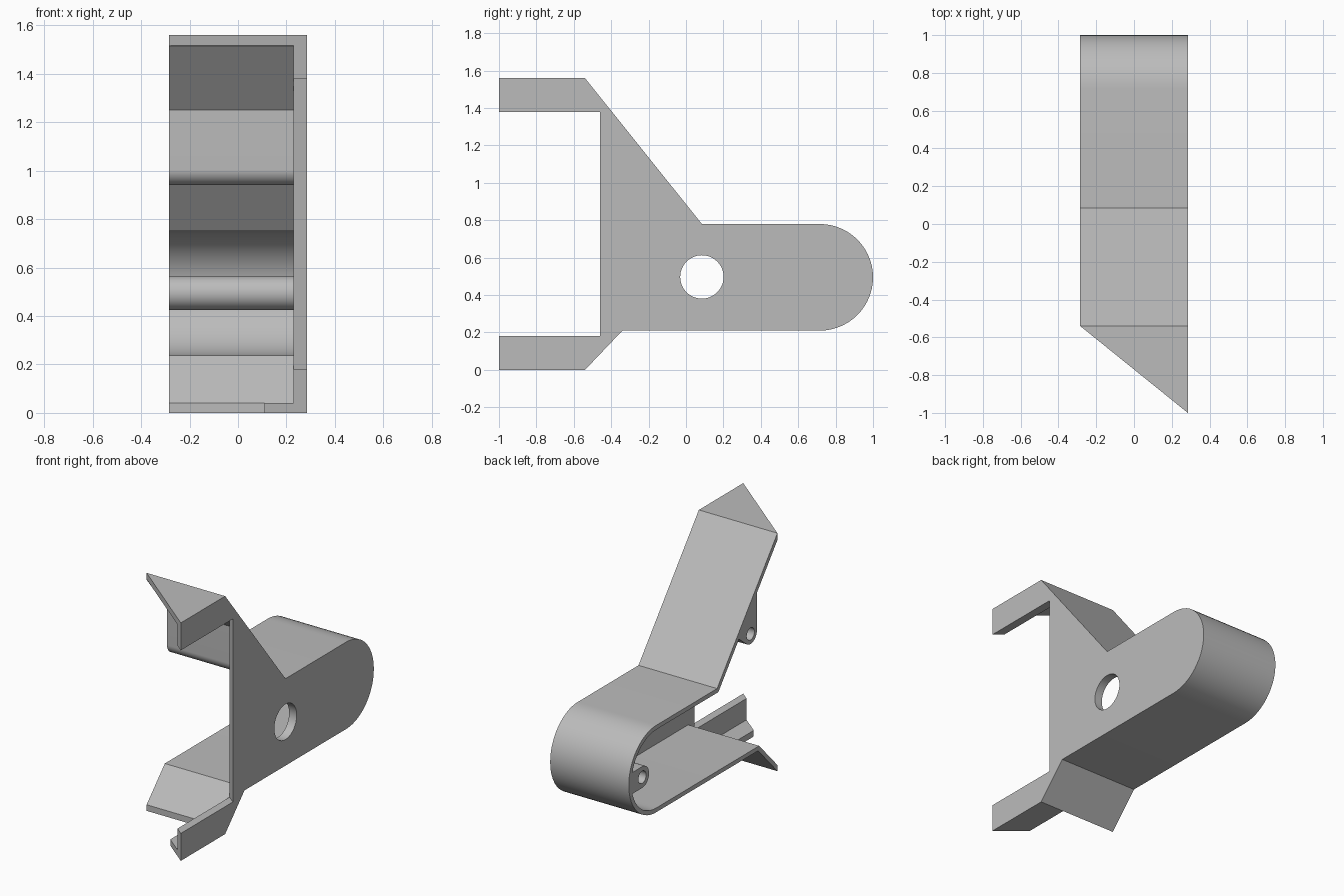
import bpy, bmesh, math
from mathutils import Vector

if "Cube" in bpy.data.objects:
    bpy.data.objects.remove(bpy.data.objects["Cube"])

grey = bpy.data.materials.new("plain grey")
grey.use_nodes = True
grey.diffuse_color = (0.5, 0.5, 0.5, 1)
grey.node_tree.nodes["Principled BSDF"].inputs["Base Color"].default_value = (0.5, 0.5, 0.5, 1)

SIDE = 0.285          # half width
INNER = 0.23          # inner face of the side plate
SLOPE = 0.46 / 0.57   # plan slope of the diagonal front cut


def loft(name, ring_a, ring_b):
    """Closed solid between two matching rings."""
    bm = bmesh.new()
    a = [bm.verts.new(p) for p in ring_a]
    b = [bm.verts.new(p) for p in ring_b]
    bm.faces.new(a)
    bm.faces.new(b)
    for i in range(len(a)):
        j = (i + 1) % len(a)
        bm.faces.new((a[i], a[j], b[j], b[i]))
    bmesh.ops.recalc_face_normals(bm, faces=bm.faces)
    mesh = bpy.data.meshes.new(name)
    bm.to_mesh(mesh)
    bm.free()
    mesh.materials.append(grey)
    obj = bpy.data.objects.new(name, mesh)
    bpy.context.collection.objects.link(obj)
    return obj


def across(name, profile, x0, x1):
    return loft(name, [(x0, y, z) for y, z in profile], [(x1, y, z) for y, z in profile])


def upward(name, plan, z0, z1):
    return loft(name, [(x, y, z0) for x, y in plan], [(x, y, z1) for x, y in plan])


def arc(cy, cz, r, start, end, n=28):
    angles = [math.radians(start + (end - start) * i / n) for i in range(n + 1)]
    return [(cy + r * math.cos(t), cz + r * math.sin(t)) for t in angles]


def drill(obj, cy, cz, r, x0, x1):
    """Round hole along x."""
    cutter = across("hole_cutter", arc(cy, cz, r, 0, 354, 59), x0, x1)
    cutter.hide_render = True
    mod = obj.modifiers.new("hole", "BOOLEAN")
    mod.operation = "DIFFERENCE"
    mod.solver = "EXACT"
    mod.object = cutter
    bpy.context.view_layer.objects.active = obj
    bpy.ops.object.modifier_apply(modifier=mod.name)
    bpy.data.objects.remove(cutter)


def front_cut(x):
    return -1 + (SIDE - x) * SLOPE


# Side plate with two arms; its front edges follow the diagonal cut
plate = [(-1, 1.56), (-0.54, 1.56), (0.085, 0.78)]
plate += arc(0.715, 0.495, 0.285, 90, -90)
plate += [(-0.34, 0.21), (-0.54, 0), (-1, 0), (-1, 0.18),
          (-0.46, 0.18), (-0.46, 1.38), (-1, 1.38)]
shift = (SIDE - INNER) * SLOPE
side_plate = loft("side_plate",
                  [(SIDE, y, z) for y, z in plate],
                  [(INNER, y + (shift if y in (-1, -0.46) else 0), z) for y, z in plate])
drill(side_plate, 0.085, 0.497, 0.116, 0, 1)

# Thin wall wrapped around the outline
outer = [(-0.54, 1.56), (0.085, 0.78)] + arc(0.715, 0.495, 0.285, 90, -90)
outer += [(-0.34, 0.21), (-0.54, 0)]
inside = [(-0.54, 0.04), (-0.351, 0.238)] + arc(0.715, 0.495, 0.257, -90, 90)
inside += [(0.071, 0.752), (-0.54, 1.515)]
wall = across("outer_wall", outer + inside, -SIDE, INNER)

# Triangular top shelf and narrow bottom ledge
shelf = upward("top_shelf", [(-SIDE, -0.54), (INNER, -0.54), (INNER, front_cut(INNER))], 1.518, 1.56)
ledge = upward("bottom_ledge", [(0.11, -0.54), (INNER, -0.54),
                                (INNER, front_cut(INNER)), (0.11, front_cut(0.11))], 0, 0.04)

# Upper boss hanging from the sloped wall
cy, cz, r = -0.262, 1.006, 0.066
along = Vector((0.625, -0.78)).normalized()
out = Vector((0.78, 0.625)).normalized()
foot = Vector((cy, cz)) + along * r + out * 0.115
upper_boss = across("upper_boss", arc(cy, cz, r, 180, 308.7) + [tuple(foot), (-0.328, 1.265)],
                    -SIDE, INNER)
drill(upper_boss, cy, cz, 0.04, -1, 0.15)

# Rear boss joined to the rounded end
rear_boss = across("rear_boss", arc(0.86, 0.495, 0.07, 90, 270) + [(0.985, 0.425), (0.985, 0.565)],
                   -SIDE, INNER)
drill(rear_boss, 0.86, 0.495, 0.04, -1, 0.15)

# Smooth curves, sharp corners
bpy.ops.object.select_all(action="DESELECT")
for obj in (side_plate, wall, shelf, ledge, upper_boss, rear_boss):
    obj.select_set(True)
bpy.context.view_layer.objects.active = side_plate
bpy.ops.object.shade_smooth_by_angle(angle=math.radians(25))
